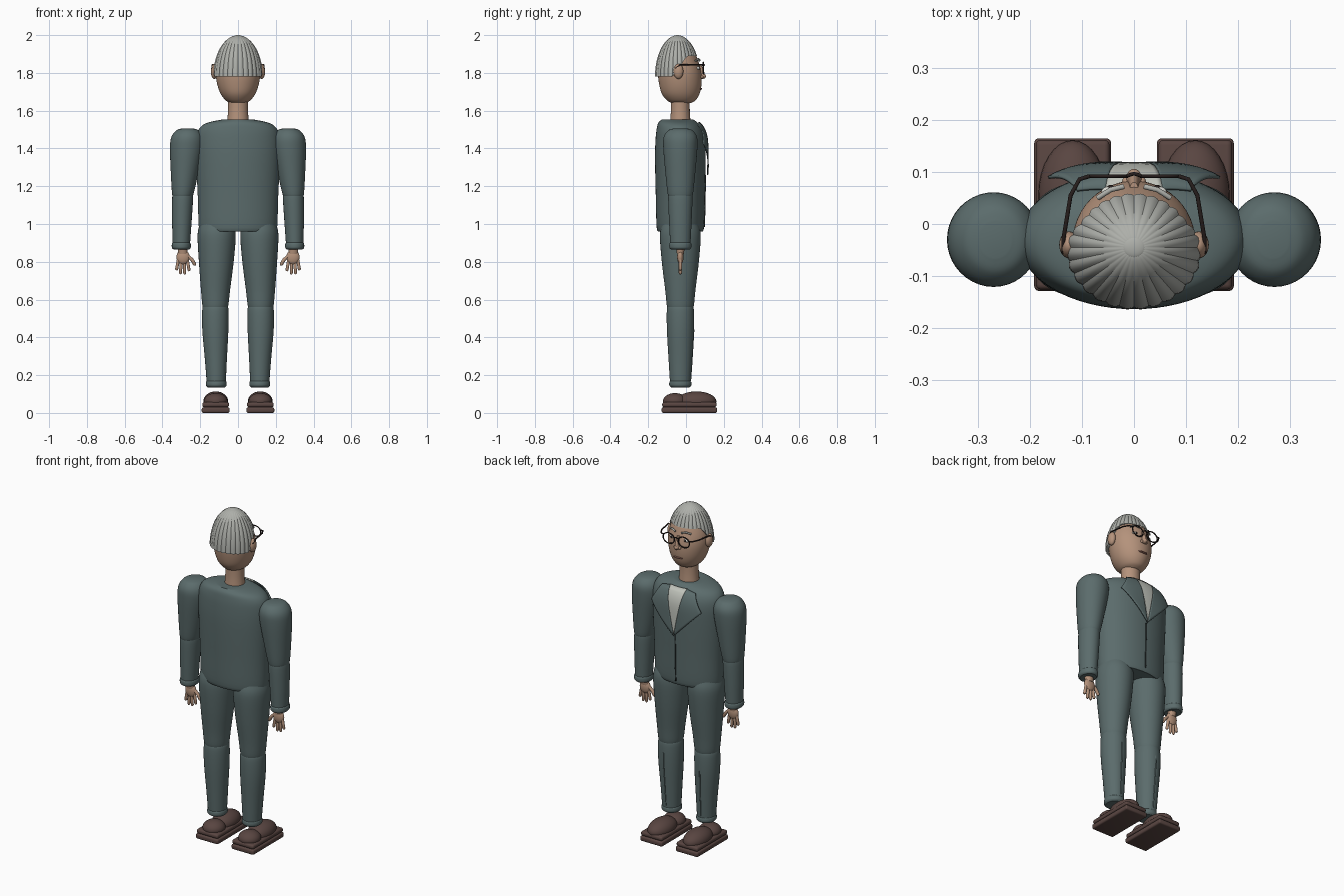
import bpy, bmesh
from math import sin, cos, pi, sqrt, asin, radians
from mathutils import Vector, Matrix

if "Cube" in bpy.data.objects:
    bpy.data.objects.remove(bpy.data.objects["Cube"], do_unlink=True)


def material(name, *rgb):
    m = bpy.data.materials.new(name)
    m.use_nodes = True
    color = (*rgb, 1)
    m.diffuse_color = color
    m.node_tree.nodes["Principled BSDF"].inputs["Base Color"].default_value = color
    return m


SUIT = material("suit teal grey", .105, .15, .15)
SEAM = material("seam dark", .03, .04, .04)
SKIN = material("skin tan", .46, .29, .2)
HAIR = material("hair silver", .42, .43, .4)
SHIRT = material("shirt off white", .53, .55, .5)
SHOE = material("shoe brown", .1, .06, .053)
FRAME = material("glasses dark brown", .02, .013, .012)
LIPS = material("lips brown", .2, .09, .07)
EYE = material("eye white", .7, .7, .66)


def add(name, bm, mat):
    bmesh.ops.recalc_face_normals(bm, faces=bm.faces[:])
    mesh = bpy.data.meshes.new(name)
    bm.to_mesh(mesh)
    bm.free()
    mesh.materials.append(mat)
    ob = bpy.data.objects.new(name, mesh)
    bpy.context.scene.collection.objects.link(ob)
    return ob


def skin_rows(bm, rows, closed=True):
    """Join rows of points with quads."""
    rows = [[bm.verts.new(p) for p in row] for row in rows]
    for a, b in zip(rows, rows[1:]):
        n = len(a)
        for i in range(n if closed else n - 1):
            j = (i + 1) % n
            bm.faces.new((a[i], a[j], b[j], b[i]))
    return rows


def dense(rings, steps=5):
    """Smooth a list of rings with a spline through them."""
    r = [Vector(k) for k in rings]
    out = []
    for i in range(len(r) - 1):
        p0, p1, p2, p3 = r[max(i - 1, 0)], r[i], r[i + 1], r[min(i + 2, len(r) - 1)]
        for s in range(steps):
            t = s / steps
            out.append(p1 + (p2 - p0) * (t / 2) + (2 * p0 - 5 * p1 + 4 * p2 - p3) * (t * t / 2)
                       + (3 * p1 - p0 - 3 * p2 + p3) * (t ** 3 / 2))
    return out + [r[-1]]


def loft(name, rings, mat, side=1, seg=40):
    """Rings are (z, x radius, y radius, x centre, y centre)."""
    bm = bmesh.new()
    angles = [2 * pi * i / seg for i in range(seg)]
    rows = skin_rows(bm, [[(side * cx + rx * cos(a), cy + ry * sin(a), z) for a in angles]
                          for z, rx, ry, cx, cy in dense(rings)])
    bm.faces.new(rows[0])
    bm.faces.new(rows[-1])
    return add(name, bm, mat)


def ball(name, centre, size, mat, seg=24):
    bm = bmesh.new()
    bmesh.ops.create_uvsphere(bm, u_segments=seg, v_segments=seg // 2, radius=1,
                              matrix=Matrix.Translation(centre) @ Matrix.Diagonal((*size, 1)))
    return add(name, bm, mat)


def slab(name, centre, size, mat, bevel):
    bm = bmesh.new()
    bmesh.ops.create_cube(bm, size=1, matrix=Matrix.Translation(centre) @ Matrix.Diagonal((*size, 1)))
    bmesh.ops.bevel(bm, geom=[e for e in bm.edges], offset=bevel, segments=3, profile=.5, affect='EDGES')
    return add(name, bm, mat)


def tube(name, points, radius, mat, cyclic=False, tip=1):
    cu = bpy.data.curves.new(name, 'CURVE')
    cu.dimensions = '3D'
    cu.bevel_depth, cu.bevel_resolution, cu.use_fill_caps = radius, 3, True
    sp = cu.splines.new('POLY')
    sp.points.add(len(points) - 1)
    for p, co in zip(sp.points, points):
        p.co = (*co, 1)
    sp.points[-1].radius = tip
    sp.use_cyclic_u = cyclic
    sp.use_smooth = True
    cu.materials.append(mat)
    ob = bpy.data.objects.new(name, cu)
    bpy.context.scene.collection.objects.link(ob)


# Jacket body
CY = -.03
body = [(.962, .19, .11, 0, CY), (.98, .207, .125, 0, CY), (1.15, .213, .13, 0, CY),
        (1.35, .222, .134, 0, CY), (1.45, .221, .131, 0, CY), (1.505, .205, .12, 0, -.035),
        (1.535, .165, .105, 0, -.042), (1.552, .09, .085, 0, -.045)]
loft("jacket_body", body, SUIT, seg=64)
body_rings = dense(body)


def chest(x, z):
    """Depth of the jacket front at a point."""
    a, b = next((p for p in zip(body_rings, body_rings[1:]) if p[1][0] >= z), body_rings[-2:])
    r = a.lerp(b, (z - a[0]) / (b[0] - a[0]))
    return r[4] + r[2] * sqrt(max(0, 1 - (x / r[1]) ** 2))


def plate(name, corners, mat, side=1, n=12):
    """Thin sheet over the chest; corners are (x, z, lift)."""
    c = [Vector(k) for k in corners]
    rows = []
    for i in range(n + 1):
        left, right = c[0].lerp(c[3], i / n), c[1].lerp(c[2], i / n)
        pts = [left.lerp(right, j / n) for j in range(n + 1)]
        rows.append([(side * x, chest(x, z) + lift, z) for x, z, lift in pts])
    bm = bmesh.new()
    skin_rows(bm, rows, closed=False)
    bmesh.ops.remove_doubles(bm, verts=bm.verts[:], dist=.0001)
    ob = add(name, bm, mat)
    mod = ob.modifiers.new("thickness", 'SOLIDIFY')
    mod.thickness, mod.offset = .006, 0


plate("shirt_front", [(-.055, 1.538, .012), (.055, 1.538, .012), (0, 1.27, .012), (0, 1.27, .012)], SHIRT)
plate("jacket_seam", [(-.003, 1.26, .001), (.003, 1.26, .001), (.003, .985, .001), (-.003, .985, .001)], SEAM)

# Neck and head
loft("neck", [(1.53, .058, .055, 0, CY), (1.6, .053, .05, 0, CY), (1.68, .053, .05, 0, CY)], SKIN)
loft("head", [(1.64, .04, .05, 0, -.025), (1.655, .066, .076, 0, -.025), (1.69, .092, .1, 0, -.028),
              (1.74, .11, .112, 0, -.03), (1.8, .118, .115, 0, -.034), (1.86, .11, .106, 0, -.04),
              (1.92, .084, .083, 0, -.043), (1.97, .035, .04, 0, -.045)], SKIN, seg=48)

# Ridged hair cap with a raised hairline over the forehead
LOBES, SUB, ROWS = 28, 6, 16
rows = []
for k in range(-1, ROWS + 1):
    row = []
    for i in range(LOBES * SUB):
        a = 2 * pi * i / (LOBES * SUB)
        t = min(1, max(0, (sin(a) + .35) / .95))
        start = asin(.5 * t * t * (3 - 2 * t))
        p = start + (radians(82) - start) * max(k, 0) / ROWS
        r = cos(p) * (1 - .035 * (1 - abs(sin(i * pi / SUB)))) * (.86 if k < 0 else 1)
        row.append((.132 * r * cos(a), -.045 + .12 * r * sin(a), 1.78 + .219 * sin(p)))
    rows.append(row)
bm = bmesh.new()
bm.faces.new(skin_rows(bm, rows)[-1])
add("hair_cap", bm, HAIR)
ball("hair_crown", (0, -.045, 1.992), (.024, .022, .008), HAIR)

# Nose and mouth
loft("nose_bridge", [(1.775, .016, .02, 0, .08), (1.8, .011, .016, 0, .082), (1.845, .008, .012, 0, .068)], SKIN)
ball("nose_tip", (0, .087, 1.782), (.015, .019, .014), SKIN)
ball("mouth", (0, .074, 1.716), (.03, .012, .006), LIPS)
tube("glasses_bridge", [(-.013, .093, 1.838), (0, .097, 1.843), (.013, .093, 1.838)], .0035, FRAME)

for s, label in ((1, "left"), (-1, "right")):
    def part(name):
        return label + "_" + name

    # Face details and glasses
    ball(part("ear"), (s * .125, -.04, 1.808), (.019, .026, .04), SKIN)
    ball(part("nostril"), (s * .014, .08, 1.778), (.009, .012, .009), SKIN)
    ball(part("eye"), (s * .045, .062, 1.825), (.018, .011, .01), EYE)
    ball(part("iris"), (s * .045, .07, 1.825), (.007, .005, .007), FRAME)
    tube(part("eyebrow"), [(s * .02, .072, 1.866), (s * .045, .066, 1.873), (s * .07, .05, 1.864)], .005, HAIR)
    rim = [2 * pi * i / 32 for i in range(32)]
    tube(part("glasses_rim"), [(s * .05 + .037 * cos(a), .092, 1.825 + .031 * sin(a)) for a in rim],
         .0035, FRAME, cyclic=True)
    tube(part("glasses_temple"), [(s * .086, .092, 1.838), (s * .105, .086, 1.842), (s * .122, .055, 1.843),
                                  (s * .136, -.03, 1.843), (s * .136, -.055, 1.825)], .004, FRAME)

    # Lapel
    plate(part("lapel"), [(.055, 1.538, .014), (.11, 1.525, .014), (.165, 1.43, .03), (0, 1.26, .012)], SUIT, s)

    # Sleeve
    loft(part("upper_sleeve"), [(1.506, .03, .035, .267, CY), (1.495, .06, .065, .267, CY),
                                (1.46, .084, .088, .269, CY), (1.4, .088, .09, .272, CY),
                                (1.28, .074, .08, .282, CY), (1.16, .057, .067, .292, CY),
                                (1.145, .048, .058, .293, CY)], SUIT, s)
    loft(part("lower_sleeve"), [(1.165, .045, .055, .293, CY), (1.145, .055, .064, .293, CY),
                                (1.02, .052, .06, .297, CY), (.88, .045, .053, .3, CY)], SUIT, s)
    loft(part("sleeve_cuff"), [(.903, .044, .052, .3, CY), (.895, .05, .058, .3, CY),
                               (.875, .05, .058, .3, CY), (.866, .042, .05, .3, CY)], SUIT, s)

    # Hand
    loft(part("wrist"), [(.88, .026, .024, .295, CY), (.84, .024, .018, .292, CY)], SKIN, s)
    ball(part("palm"), (s * .291, CY, .825), (.035, .017, .04), SKIN)
    for i, (x, z) in enumerate(((.258, .75), (.282, .733), (.305, .734), (.326, .755))):
        base = Vector((s * (.268 + .016 * i), CY, .81))
        end = Vector((s * x, CY, z))
        tube(part("finger"), [base, base.lerp(end, .5), base.lerp(end, .9), end], .0085, SKIN, tip=.5)
    tube(part("thumb"), [(s * .27, CY, .835), (s * .243, CY, .81), (s * .23, CY, .788), (s * .228, CY, .78)],
         .0095, SKIN, tip=.5)

    # Trouser leg
    loft(part("thigh"), [(1.0, .09, .095, .112, CY), (.94, .101, .108, .113, CY), (.8, .092, .098, .115, CY),
                         (.65, .077, .08, .119, CY), (.565, .068, .071, .12, CY), (.545, .058, .06, .12, CY)],
         SUIT, s)
    loft(part("shin"), [(.575, .058, .06, .12, CY), (.55, .069, .071, .12, CY), (.44, .069, .071, .12, CY),
                        (.28, .058, .062, .117, CY), (.15, .05, .054, .115, CY)], SUIT, s)
    loft(part("trouser_cuff"), [(.17, .05, .053, .115, CY), (.162, .054, .058, .115, CY),
                                (.145, .054, .058, .115, CY), (.135, .045, .048, .115, CY)], SUIT, s)
    tube(part("trouser_crease"), [(s * .12, .04, .5), (s * .12, .041, .43), (s * .117, .032, .28),
                                  (s * .115, .025, .18)], .003, SUIT)

    # Shoe
    slab(part("shoe_sole"), (s * .118, .018, .015), (.148, .294, .03), SHOE, .009)
    slab(part("shoe_welt"), (s * .118, .018, .044), (.142, .288, .026), SHOE, .01)
    ball(part("shoe_toe"), (s * .118, .055, .06), (.066, .106, .054), SHOE, 32)
    ball(part("shoe_heel"), (s * .118, -.058, .062), (.062, .064, .043), SHOE, 32)

# Smooth shading with sharp creases kept
bpy.ops.object.select_all(action='DESELECT')
for ob in bpy.context.scene.objects:
    if ob.type == 'MESH':
        ob.select_set(True)
        bpy.context.view_layer.objects.active = ob
bpy.ops.object.shade_smooth_by_angle(angle=radians(32))
